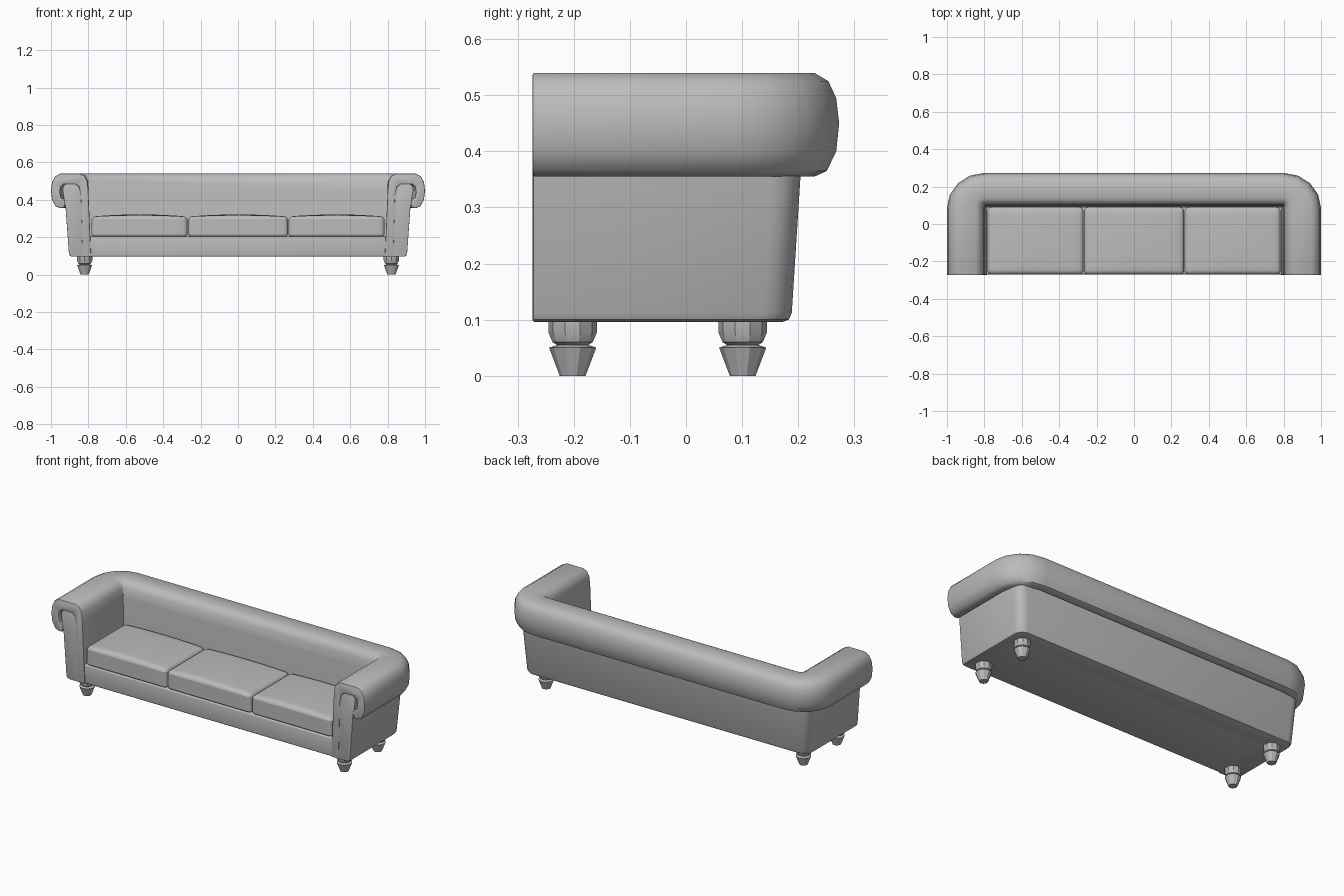
import bpy, bmesh, math

cube = bpy.data.objects.get("Cube")
if cube:
    bpy.data.objects.remove(cube, do_unlink=True)

GREY = (0.5, 0.5, 0.5, 1)
grey = bpy.data.materials.new("grey upholstery")
grey.use_nodes = True
grey.diffuse_color = GREY
grey.node_tree.nodes["Principled BSDF"].inputs["Base Color"].default_value = GREY

FRONT, BACK, STEPS = -0.274, 0.273, 4


def finish(name, bm, smooth=40):
    bmesh.ops.recalc_face_normals(bm, faces=bm.faces)
    mesh = bpy.data.meshes.new(name)
    bm.to_mesh(mesh)
    bm.free()
    mesh.materials.append(grey)
    obj = bpy.data.objects.new(name, mesh)
    bpy.context.collection.objects.link(obj)
    bpy.ops.object.select_all(action="DESELECT")
    obj.select_set(True)
    bpy.context.view_layer.objects.active = obj
    bpy.ops.object.shade_smooth_by_angle(angle=math.radians(smooth))
    return obj


def sweep(name, profile, front, pivot, edge):
    """Carry an (x, z) arm section around the U-shaped plan of the sofa."""
    bm = bmesh.new()
    half = [[(x, front, z) for x, z in profile]]
    for i in range(STEPS + 1):
        a = math.pi / 2 * i / STEPS
        ring = []
        for x, z in profile:
            y = BACK - 0.88 * (1 - x)
            px, py = pivot(x, y)
            ring.append((px + (x - px) * math.cos(a), py + (y - py) * math.sin(a), z))
        half.append(ring)
    rings = half + [[(-x, y, z) for x, y, z in r] for r in reversed(half)]
    rows = [[bm.verts.new(p) for p in r] for r in rings]
    n = len(profile)
    for a, b in zip(rows, rows[1:]):
        for i in range(n):
            j = (i + 1) % n
            bm.faces.new((a[i], a[j], b[j], b[i]))
    caps = [bm.faces.new(rows[0]), bm.faces.new(rows[-1])]
    bmesh.ops.recalc_face_normals(bm, faces=bm.faces)
    rim = [e for f in caps for e in f.edges]
    bmesh.ops.bevel(bm, geom=rim, offset=edge, segments=2, profile=0.5, affect="EDGES")
    bmesh.ops.remove_doubles(bm, verts=bm.verts, dist=0.0002)
    return finish(name, bm)


def box(name, lo, hi, cuts=0, crown=0.0, bevel=0.015, segments=3):
    """Rounded block with an optional domed top."""
    bm = bmesh.new()
    bmesh.ops.create_cube(bm, size=1)
    if cuts:
        bmesh.ops.subdivide_edges(bm, edges=bm.edges, cuts=cuts, use_grid_fill=True)
    for v in bm.verts:
        u, w, top = v.co.x * 2, v.co.y * 2, v.co.z > 0.49
        v.co = [l + (c + 0.5) * (h - l) for l, h, c in zip(lo, hi, v.co)]
        if top:
            v.co.z += crown * (1 - u * u) * (1 - 0.5 * w * w)
    bm.normal_update()
    sharp = [e for e in bm.edges if e.calc_face_angle(0) > 1]
    bmesh.ops.bevel(bm, geom=sharp, offset=bevel, segments=segments, profile=0.5, affect="EDGES")
    return finish(name, bm, 50)


# Padded roll: up the inside, over the top and curled under on the outside
roll = [(0.785, 0.096), (0.80, 0.45), (0.805, 0.50), (0.82, 0.528), (0.845, 0.54),
        (0.95, 0.54), (0.978, 0.525), (0.994, 0.495), (1.0, 0.45), (0.994, 0.40),
        (0.975, 0.365), (0.95, 0.355), (0.93, 0.358), (0.924, 0.38), (0.93, 0.405),
        (0.945, 0.41), (0.952, 0.44), (0.947, 0.47), (0.93, 0.484), (0.87, 0.484),
        (0.85, 0.47), (0.84, 0.42), (0.832, 0.096)]
sweep("padded_roll", roll, FRONT, lambda x, y: (min(x, 0.8), min(y, 0.085)), 0.005)

# Upright frame inside the roll, which forms the outer walls
frame = [(0.83, 0.096), (0.885, 0.096), (0.898, 0.1), (0.904, 0.112), (0.922, 0.36),
         (0.938, 0.45), (0.935, 0.472), (0.92, 0.484), (0.87, 0.484), (0.85, 0.47), (0.838, 0.42)]
sweep("outer_frame", frame, FRONT + 0.002, lambda x, y: (x - 0.05, y - 0.05), 0.002)

# Seat base with the front rail
box("seat_base", (-0.84, FRONT + 0.004, 0.096), (0.84, 0.13, 0.205), bevel=0.008)

# Three seat cushions
for name, x in (("right", -0.527), ("middle", 0), ("left", 0.527)):
    half = 0.268 if x == 0 else 0.257
    box(name + "_cushion", (x - half, FRONT + 0.004, 0.2), (x + half, 0.09, 0.31),
        cuts=7, crown=0.012, bevel=0.022)

# Turned feet with a tapered cup below a rounded collar
foot = [(0.023, 0), (0.042, 0.05), (0.028, 0.055), (0.036, 0.06), (0.043, 0.077), (0.043, 0.1)]
for side, x in (("right", -0.82), ("left", 0.82)):
    for end, y in (("front", -0.202), ("back", 0.101)):
        bm = bmesh.new()
        rows = []
        for r, z in foot:
            rows.append([bm.verts.new((x + r * math.cos(math.tau * (i + 0.5) / 10),
                                       y + r * math.sin(math.tau * (i + 0.5) / 10), z))
                         for i in range(10)])
        for a, b in zip(rows, rows[1:]):
            for i in range(10):
                j = (i + 1) % 10
                bm.faces.new((a[i], a[j], b[j], b[i]))
        bm.faces.new(rows[0])
        bm.faces.new(rows[-1])
        finish(f"{end}_{side}_foot", bm, 30)
